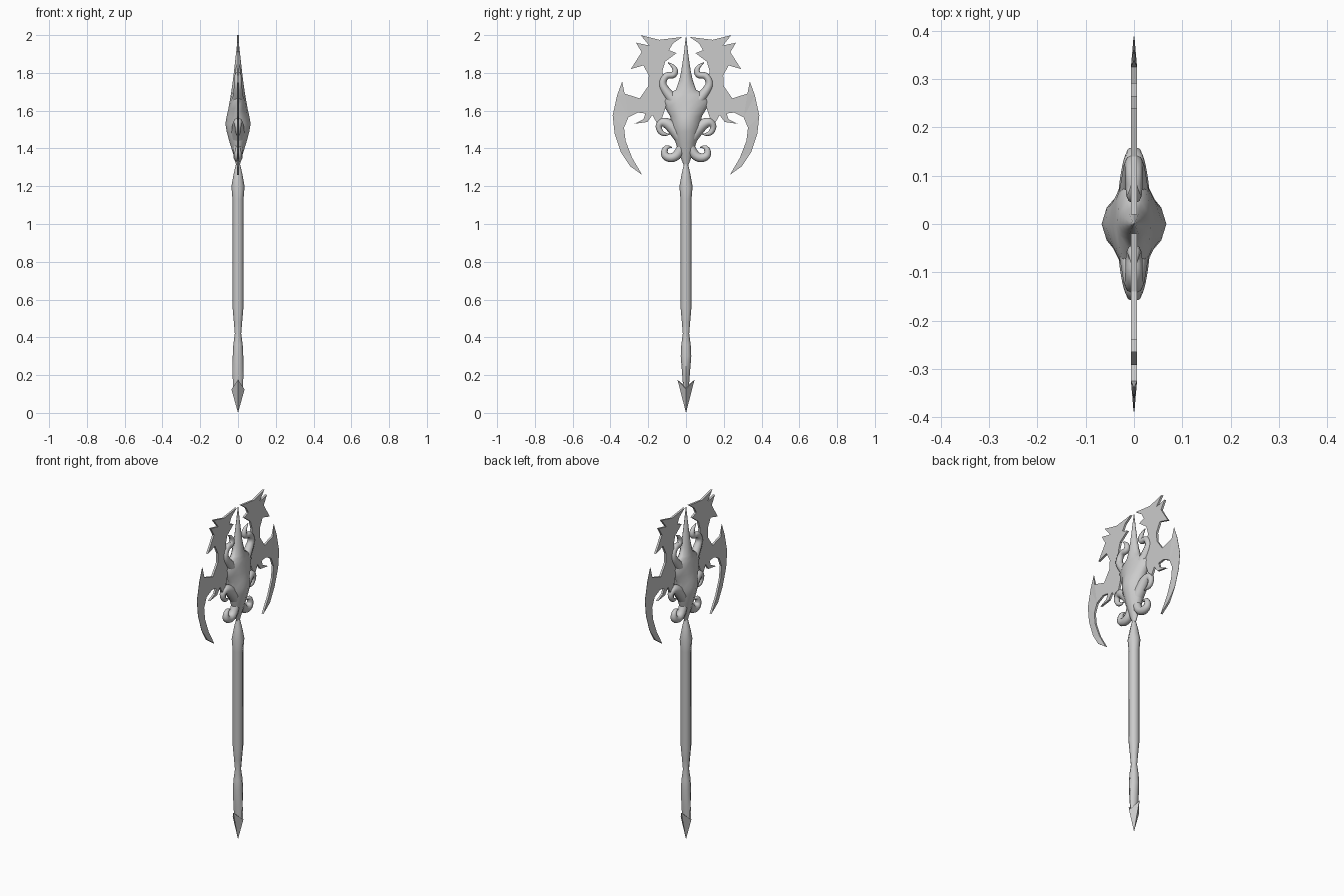
import bpy, bmesh, math
from mathutils import Vector

old = bpy.data.objects.get("Cube")
if old:
    bpy.data.objects.remove(old, do_unlink=True)

steel = bpy.data.materials.new("grey_steel")
steel.use_nodes = True
colour = (0.6, 0.6, 0.6, 1)
steel.diffuse_color = colour
steel.node_tree.nodes["Principled BSDF"].inputs["Base Color"].default_value = colour


def add_mesh(name, bm, smooth=None):
    bmesh.ops.recalc_face_normals(bm, faces=bm.faces)
    mesh = bpy.data.meshes.new(name)
    bm.to_mesh(mesh)
    bm.free()
    mesh.materials.append(steel)
    obj = bpy.data.objects.new(name, mesh)
    bpy.context.collection.objects.link(obj)
    if smooth:
        bpy.ops.object.select_all(action='DESELECT')
        obj.select_set(True)
        bpy.context.view_layer.objects.active = obj
        bpy.ops.object.shade_smooth_by_angle(angle=math.radians(smooth))
    return obj


def loft(name, rings, sides, power=1.0, smooth=40):
    """Stack rings of (z, half width in x, half width in y)."""
    bm = bmesh.new()
    loops = []
    for z, rx, ry in rings:
        loop = []
        for i in range(sides):
            a = math.tau * i / sides
            c, s = math.cos(a), math.sin(a)
            loop.append(bm.verts.new((rx * math.copysign(abs(c) ** power, c),
                                      ry * math.copysign(abs(s) ** power, s), z)))
        loops.append(loop)
    for low, high in zip(loops, loops[1:]):
        for i in range(sides):
            j = (i + 1) % sides
            bm.faces.new((low[i], low[j], high[j], high[i]))
    bm.faces.new(loops[0])
    bm.faces.new(loops[-1])
    return add_mesh(name, bm, smooth)


def horn(name, points, side):
    """Tapered tube through (y, z, radius) points."""
    curve = bpy.data.curves.new(name, 'CURVE')
    curve.dimensions = '3D'
    curve.bevel_depth = 1
    curve.bevel_resolution = 2
    curve.resolution_u = 4
    curve.use_fill_caps = True
    spline = curve.splines.new('NURBS')
    spline.points.add(len(points) - 1)
    for p, (y, z, r) in zip(spline.points, points):
        p.co = (0, y * side, z, 1)
        p.radius = r
    spline.use_endpoint_u = True
    spline.order_u = 3
    curve.materials.append(steel)
    obj = bpy.data.objects.new(name, curve)
    bpy.context.collection.objects.link(obj)


def blade(name, outline, side):
    """Flat plate, thinned to an edge along its outer rim."""
    bm = bmesh.new()
    face = bm.faces.new([bm.verts.new((-0.006, y * side, z)) for y, z in outline])
    out = bmesh.ops.extrude_face_region(bm, geom=[face])
    for v in out["geom"]:
        if isinstance(v, bmesh.types.BMVert):
            v.co.x = 0.006
    bmesh.ops.triangulate(bm, faces=[f for f in bm.faces if len(f.verts) > 4])
    for v in bm.verts:
        if abs(v.co.y) > 0.335:
            v.co.x *= 0.15
    add_mesh(name, bm)


# Handle
loft("shaft", [(0.12, .024, .014), (0.2, .029, .02), (0.3, .028, .028),
               (0.36, .025, .025), (0.42, .017, .017), (0.48, .022, .022),
               (0.56, .029, .029), (1.13, .029, .029), (1.2, .035, .035),
               (1.27, .022, .022), (1.32, .01, .01)], 8, smooth=50)

# Barbed point at the foot
bm = bmesh.new()
tip, top = bm.verts.new((0, 0, 0)), bm.verts.new((0, 0, 0.14))
rim = [bm.verts.new(p) for p in ((.035, 0, .125), (0, .045, .175),
                                 (-.035, 0, .125), (0, -.045, .175))]
for i in range(4):
    for end in (tip, top):
        bm.faces.new((rim[i], rim[(i + 1) % 4], end))
add_mesh("foot_point", bm)

# Swollen head running up into a long spike
loft("skull_head", [(1.31, .009, .012), (1.36, .022, .032), (1.43, .044, .055),
                    (1.49, .06, .072), (1.53, .067, .078), (1.57, .06, .084),
                    (1.61, .051, .108), (1.65, .044, .117), (1.685, .038, .104),
                    (1.71, .034, .054), (1.76, .027, .036), (1.81, .021, .025),
                    (1.9, .011, .012), (1.99, .001, .001)], 12, power=1.2, smooth=60)

UPPER_HORN = [(.07, 1.66, .03), (.105, 1.70, .024), (.13, 1.745, .02), (.105, 1.79, .018),
              (.06, 1.785, .017), (.055, 1.83, .014), (.095, 1.855, .002)]
MIDDLE_HORN = [(.03, 1.46, .035), (.075, 1.52, .032), (.125, 1.545, .024),
               (.15, 1.515, .016), (.125, 1.47, .014), (.085, 1.475, .002)]
LOWER_HORN = [(.015, 1.43, .025), (.035, 1.37, .025), (.08, 1.345, .024),
              (.12, 1.365, .02), (.105, 1.415, .013), (.075, 1.405, .002)]

BLADE = [(.02, 1.99), (.14, 1.975), (.24, 2.0), (.195, 1.945), (.265, 1.96), (.235, 1.91),
         (.292, 1.82), (.225, 1.84), (.197, 1.785), (.2, 1.73), (.245, 1.665),
         (.325, 1.69), (.338, 1.755), (.365, 1.68), (.388, 1.575), (.378, 1.48),
         (.345, 1.38), (.295, 1.305), (.232, 1.26), (.285, 1.35), (.32, 1.44),
         (.328, 1.51), (.305, 1.565), (.255, 1.59), (.215, 1.585), (.225, 1.555),
         (.275, 1.53), (.205, 1.54), (.168, 1.59), (.16, 1.68), (.18, 1.64),
         (.185, 1.59), (.155, 1.535), (.125, 1.565), (.11, 1.61), (.1, 1.66),
         (.115, 1.75), (.125, 1.81), (.11, 1.86), (.05, 1.905), (.09, 1.92), (.07, 1.955)]

for side, label in ((1, "back"), (-1, "front")):
    horn(label + "_upper_horn", UPPER_HORN, side)
    horn(label + "_middle_horn", MIDDLE_HORN, side)
    horn(label + "_lower_horn", LOWER_HORN, side)
    blade(label + "_wing_blade", BLADE, side)
